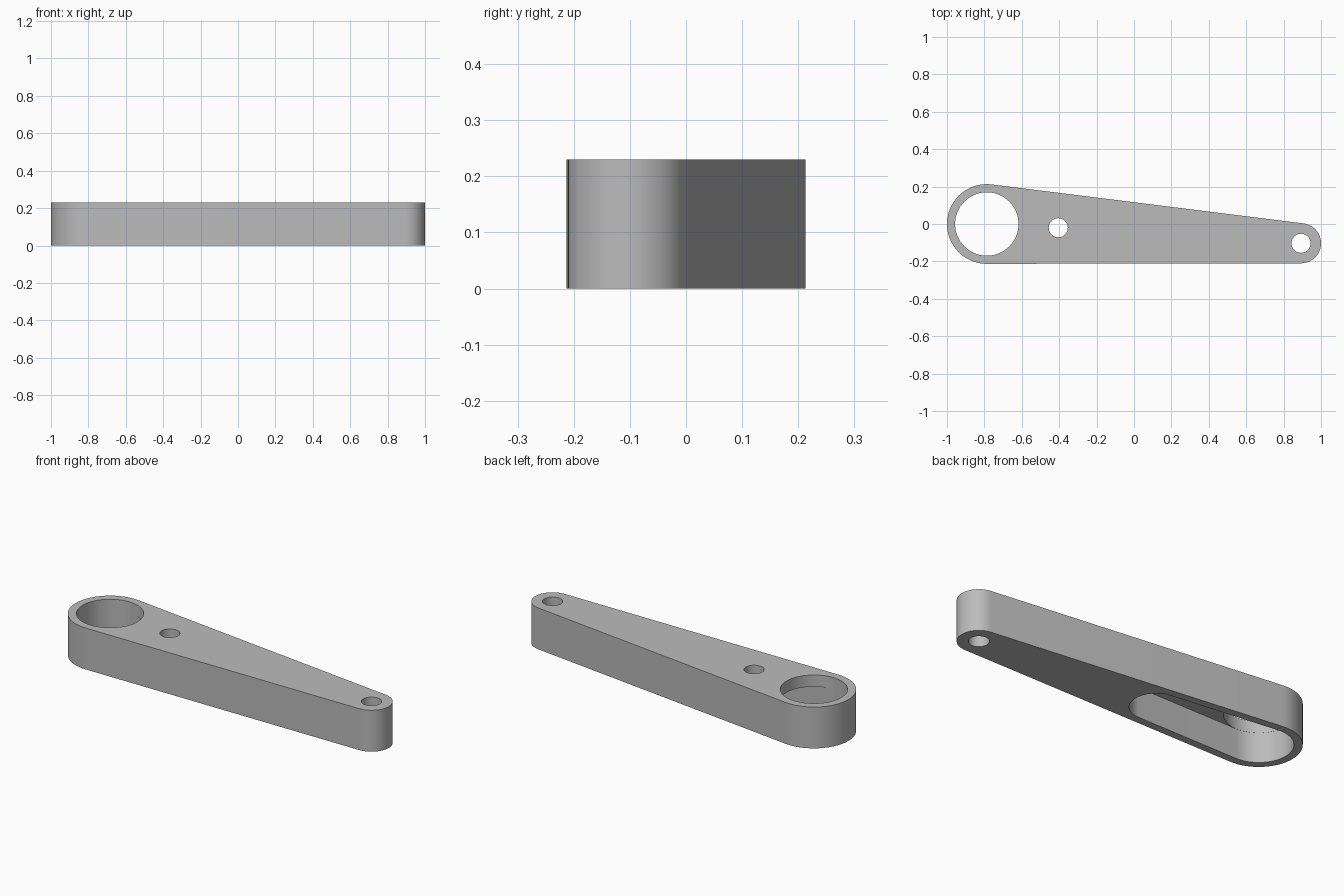
import bpy
import bmesh
from math import acos, atan2, cos, sin, pi, hypot, radians

if "Cube" in bpy.data.objects:
    bpy.data.objects.remove(bpy.data.objects["Cube"], do_unlink=True)

HEIGHT = 0.23
CEILING = 0.165          # top of the hollow underside
BIG = (-0.787, 0.0, 0.213)     # x, y, radius of each end
SMALL = (0.893, -0.103, 0.107)
WALL = 0.043

grey = bpy.data.materials.new("plain grey")
grey.use_nodes = True
COLOR = (0.5, 0.5, 0.5, 1)
grey.diffuse_color = COLOR
grey.node_tree.nodes["Principled BSDF"].inputs["Base Color"].default_value = COLOR


def arc(circle, start, end, steps):
    x, y, r = circle
    angles = [start + (end - start) * i / steps for i in range(steps + 1)]
    return [(x + r * cos(a), y + r * sin(a)) for a in angles]


def tapered_outline(a, b, steps=40):
    """Two circles joined by their outer tangent lines."""
    dx, dy = b[0] - a[0], b[1] - a[1]
    heading = atan2(dy, dx)
    spread = acos((a[2] - b[2]) / hypot(dx, dy))
    return (arc(a, heading + spread, heading + 2 * pi - spread, steps)
            + arc(b, heading - spread, heading + spread, steps))


def round_outline(circle, steps=64):
    return arc(circle, 0, 2 * pi, steps)[:-1]


def prism(name, outline, bottom, top):
    bm = bmesh.new()
    base = bm.faces.new([bm.verts.new((x, y, bottom)) for x, y in outline])
    grown = bmesh.ops.extrude_face_region(bm, geom=[base])["geom"]
    moved = [v for v in grown if isinstance(v, bmesh.types.BMVert)]
    bmesh.ops.translate(bm, vec=(0, 0, top - bottom), verts=moved)
    bmesh.ops.recalc_face_normals(bm, faces=bm.faces)
    mesh = bpy.data.meshes.new(name)
    bm.to_mesh(mesh)
    bm.free()
    mesh.materials.append(grey)
    obj = bpy.data.objects.new(name, mesh)
    bpy.context.collection.objects.link(obj)
    return obj


# Tapered arm body
arm = prism("lever_arm", tapered_outline(BIG, SMALL), 0, HEIGHT)

# Hollow underside, keeping an even wall around the wide end
t = 0.366
pocket_end = [p + (q - p) * t for p, q in zip(BIG, SMALL)]
pocket_outline = tapered_outline((BIG[0], BIG[1], BIG[2] - WALL),
                                 (pocket_end[0], pocket_end[1], pocket_end[2] - WALL))
cutters = [
    prism("pocket_cutter", pocket_outline, -0.1, CEILING),
    prism("large_bore_cutter", round_outline((BIG[0], BIG[1], 0.1695)), 0.12, 0.3),
    prism("middle_hole_cutter", round_outline((-0.405, -0.02, 0.051), 40), 0.12, 0.3),
    prism("tip_hole_cutter", round_outline((SMALL[0], SMALL[1], 0.051), 40), -0.1, 0.3),
]

# Cut the pocket and holes, then remove the cutters
bpy.context.view_layer.objects.active = arm
for cutter in cutters:
    mod = arm.modifiers.new(cutter.name, "BOOLEAN")
    mod.operation = "DIFFERENCE"
    mod.solver = "EXACT"
    mod.object = cutter
    bpy.ops.object.modifier_apply(modifier=mod.name)
    bpy.data.objects.remove(cutter, do_unlink=True)

# Smooth curved walls with crisp rims
bpy.ops.object.select_all(action="DESELECT")
arm.select_set(True)
bpy.ops.object.shade_smooth_by_angle(angle=radians(30))
